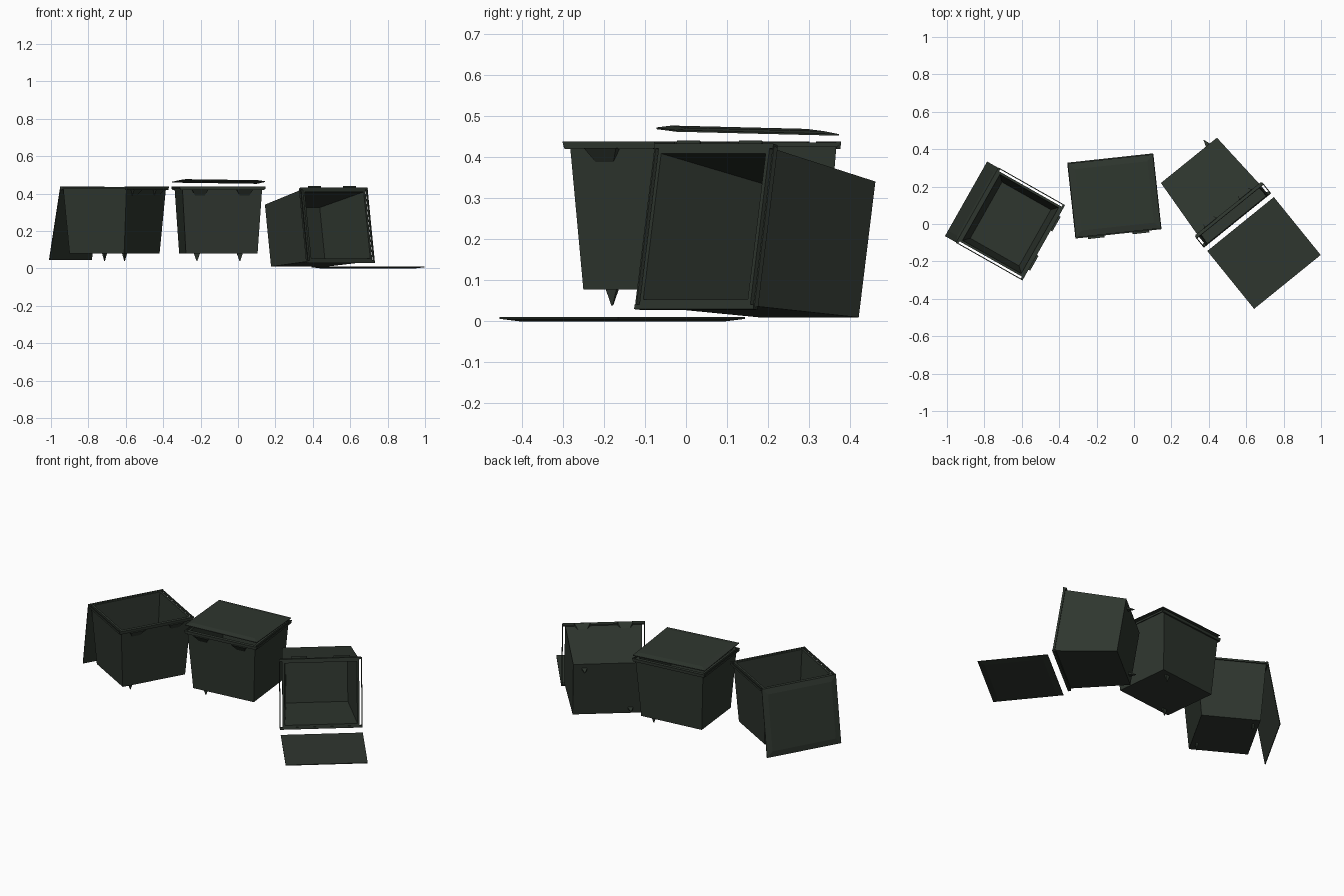
import bpy, bmesh
from math import radians
from mathutils import Matrix, Vector

if "Cube" in bpy.data.objects:
    bpy.data.objects.remove(bpy.data.objects["Cube"])

green = bpy.data.materials.new("dark_green_plastic")
green.use_nodes = True
COLOR = (0.028, 0.037, 0.028, 1)
green.diffuse_color = COLOR
green.node_tree.nodes["Principled BSDF"].inputs["Base Color"].default_value = COLOR

H = 0.358  # body height


def loft(name, rings, matrix):
    """Skin a stack of rectangles (width, depth, z, y shift) and cap both ends."""
    bm = bmesh.new()
    loops = []
    for w, d, z, y in rings:
        loops.append([bm.verts.new((sx * w / 2, y + sy * d / 2, z))
                      for sx, sy in ((-1, -1), (1, -1), (1, 1), (-1, 1))])
    for a, b in zip(loops, loops[1:]):
        for i in range(4):
            j = (i + 1) % 4
            bm.faces.new((a[i], a[j], b[j], b[i]))
    bm.faces.new(loops[0][::-1])
    bm.faces.new(loops[-1])
    bmesh.ops.recalc_face_normals(bm, faces=bm.faces)
    mesh = bpy.data.meshes.new(name)
    bm.to_mesh(mesh)
    bm.free()
    mesh.materials.append(green)
    obj = bpy.data.objects.new(name, mesh)
    obj.matrix_world = matrix
    bpy.context.collection.objects.link(obj)
    return obj


def crate(prefix, m):
    # Tapered hollow body
    loft(prefix + "_body", [(0.385, 0.335, 0, 0), (0.43, 0.39, H, 0),
                            (0.405, 0.36, H, 0), (0.345, 0.3, 0.012, 0)], m)
    for side, s in (("left", 1), ("right", -1)):
        # Thin lip standing off each end
        at = m @ Matrix.Translation((s * 0.229, 0, H - 0.012))
        loft(f"{prefix}_{side}_lip", [(0.005, 0.39, 0, 0), (0.005, 0.4, 0.012, 0)], at)
        # Wedge grips on the front
        at = m @ Matrix.Translation((s * 0.12, -0.195, H - 0.048))
        loft(f"{prefix}_{side}_grip", [(0.05, 0.004, 0, 0.006),
                                       (0.09, 0.026, 0.034, -0.006)], at)
        # Pointed feet on opposite corners
        at = m @ Matrix.Translation((s * 0.13, s * 0.135, -0.04))
        loft(f"{prefix}_{side}_foot", [(0.003, 0.003, 0, 0), (0.03, 0.012, 0.04, 0)], at)
    # Front and back rim bands
    for side, s in (("front", -1), ("back", 1)):
        at = m @ Matrix.Translation((0, s * 0.198, H - 0.016))
        loft(f"{prefix}_{side}_rim", [(0.45, 0.01, 0, 0), (0.462, 0.012, 0.018, 0)], at)


def lid(prefix, m):
    # Shallow raised panel
    loft(prefix + "_lid", [(0.458, 0.398, 0, 0), (0.458, 0.398, 0.004, 0),
                           (0.39, 0.33, 0.01, 0)], m)


def place(x, y, z, turn):
    return Matrix.Translation((x, y, z)) @ Matrix.Rotation(radians(turn), 4, "Z")


# Open crate with its lid hanging behind
open_at = place(-0.66, 0, 0.078, 60.5)
crate("open_crate", open_at)
lid("open_crate", open_at @ Matrix.Translation((0, 0.235, 0.163))
    @ Matrix.Rotation(radians(-80), 4, "X"))

# Closed crate with a loose lid on top
closed_at = place(-0.105, 0.15, 0.078, 6.2)
crate("closed_crate", closed_at)
lid("closed_crate", closed_at @ Matrix.Translation((0, 0, 0.382))
    @ Matrix.Rotation(radians(-1.4), 4, "X") @ Matrix.Rotation(radians(0.8), 4, "Y"))

# Tipped crate, lying on its back with the mouth raised a little
axis = Vector((0.622, -0.77, 0.156)).normalized()
across = Vector((-0.778, -0.628, 0)).normalized()
tipped_at = Matrix((across, axis.cross(across), axis)).transposed().to_4x4()
tipped_at.translation = (0.31, 0.32, 0.175)
crate("tipped_crate", tipped_at)

# Its lid upside down on the ground
lid("tipped_crate", place(0.695, -0.155, 0.01, 39) @ Matrix.Rotation(radians(180), 4, "X"))
